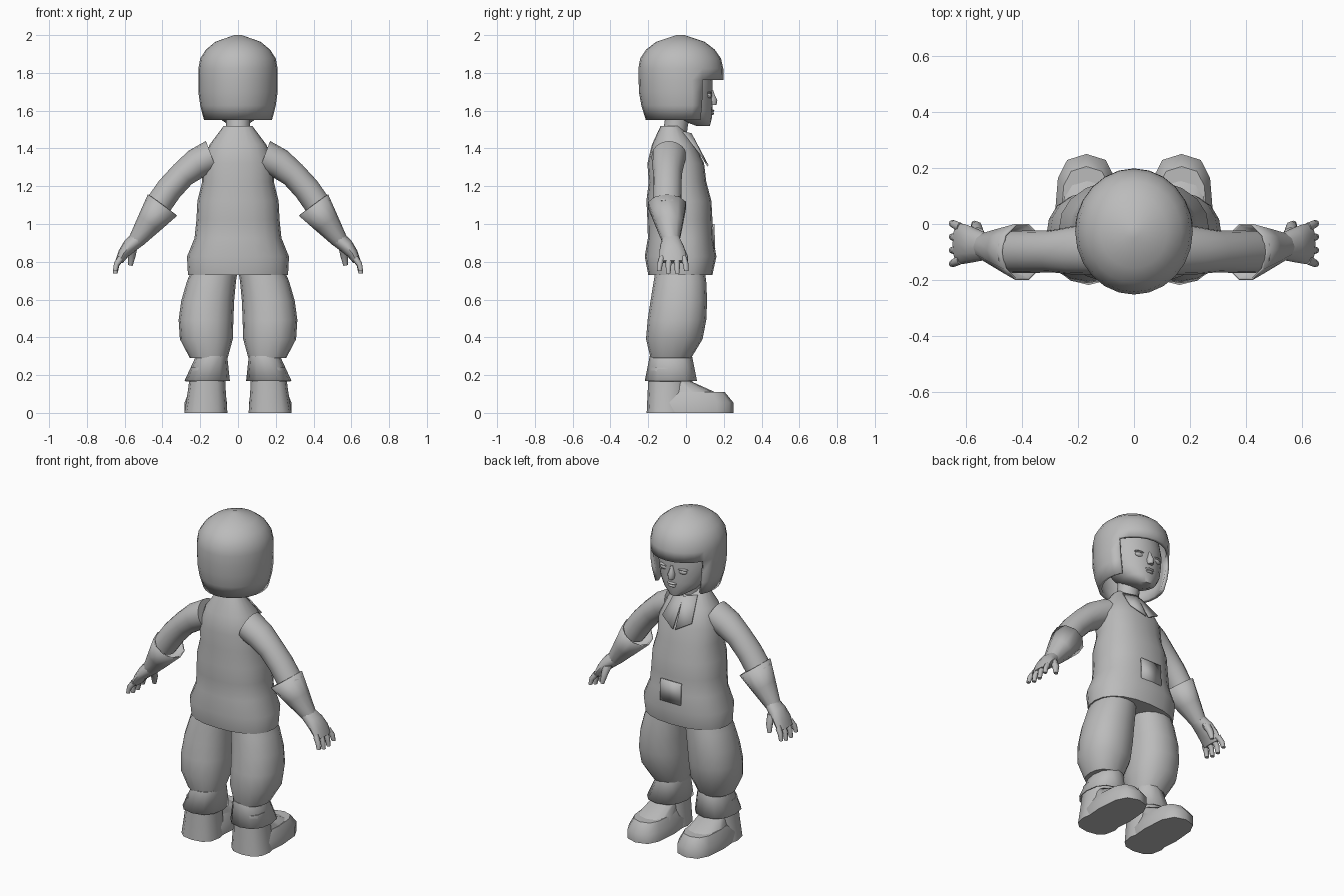
import bpy, bmesh, math
from mathutils import Vector

if "Cube" in bpy.data.objects:
    bpy.data.objects.remove(bpy.data.objects["Cube"])

grey = (0.5, 0.5, 0.5, 1)
material = bpy.data.materials.new("plain_grey")
material.use_nodes = True
material.diffuse_color = grey
material.node_tree.nodes["Principled BSDF"].inputs["Base Color"].default_value = grey


def finish(name, bm, angle=50, mirror=False, thickness=0):
    """Turn a bmesh into a shaded object, optionally mirrored and thickened."""
    bmesh.ops.recalc_face_normals(bm, faces=bm.faces)
    for face in bm.faces:
        face.smooth = True
    mesh = bpy.data.meshes.new(name)
    bm.to_mesh(mesh)
    bm.free()
    mesh.set_sharp_from_angle(angle=math.radians(angle))
    mesh.materials.append(material)
    part = bpy.data.objects.new(name, mesh)
    bpy.context.scene.collection.objects.link(part)
    if thickness:
        shell = part.modifiers.new("thickness", 'SOLIDIFY')
        shell.thickness = thickness
    if mirror:
        part.modifiers.new("mirror", 'MIRROR')


def curve_point(controls, t):
    """Point on the Bezier curve through any number of controls."""
    while len(controls) > 1:
        controls = [a.lerp(b, t) for a, b in zip(controls, controls[1:])]
    return controls[0]


def superellipse(value, power):
    return math.copysign(abs(value) ** (2 / power), value)


def loft(name, path, radii, ratio=(1,), sides=16, power=2, follow=False,
         bottom=True, top=True, opening=None, **style):
    """Skin rings spaced along a curved path; ratio is depth over width."""
    bm = bmesh.new()
    path = [Vector(p) for p in path]
    ratio = [Vector((r, 0, 0)) for r in ratio]
    rings = []
    for step, radius in enumerate(radii):
        t = step / (len(radii) - 1)
        centre = curve_point(path, t)
        depth = radius * curve_point(ratio, t).x
        across = Vector((1, 0, 0))
        if follow:
            heading = curve_point([b - a for a, b in zip(path, path[1:])], t)
            across = Vector((-heading.z, 0, heading.x)).normalized()
        ring = []
        for side in range(sides):
            turn = math.tau * side / sides
            u = radius * superellipse(math.cos(turn), power)
            v = depth * superellipse(math.sin(turn), power)
            ring.append(bm.verts.new(centre + across * u + Vector((0, v, 0))))
        rings.append(ring)
    for low, high in zip(rings, rings[1:]):
        for i in range(sides):
            bm.faces.new((low[i - 1], low[i], high[i], high[i - 1]))
    if bottom:
        bm.faces.new(rings[0])
    if top:
        bm.faces.new(rings[-1])
    if opening:
        gone = [f for f in bm.faces if opening(f.calc_center_median())]
        bmesh.ops.delete(bm, geom=gone, context='FACES')
    finish(name, bm, **style)


def blob(name, centre, size, **style):
    bm = bmesh.new()
    bmesh.ops.create_uvsphere(bm, u_segments=12, v_segments=8, radius=1)
    bmesh.ops.scale(bm, vec=size, verts=bm.verts)
    bmesh.ops.translate(bm, vec=centre, verts=bm.verts)
    finish(name, bm, **style)


def panel(name, corners, **style):
    bm = bmesh.new()
    bm.faces.new([bm.verts.new(corner) for corner in corners])
    finish(name, bm, thickness=.009, **style)


# Bobbed hair with an opening for the face
def face_opening(centre):
    return centre.z < 1.75 and centre.y > .07


loft("hair", path=[(0, -.02, 1.55), (0, -.03, 1.87), (0, -.03, 2)],
     radii=[.18, .2, .21, .21, .21, .2, .17, .12, .02], ratio=[1.07], sides=24,
     bottom=False, opening=face_opening, thickness=.02)

# Head, face and neck
loft("head", path=[(0, .09, 1.52), (0, -.04, 1.6), (0, -.01, 1.84)],
     radii=[.04, .1, .14, .16, .17, .15], ratio=[.92], sides=20, angle=60)
loft("nose", path=[(0, .13, 1.71), (0, .14, 1.63)],
     radii=[.01, .014, .022, .016], ratio=[1.4], sides=10)
for lip, height, width in (("upper_lip", 1.6, .034), ("lower_lip", 1.585, .027)):
    blob(lip, centre=(0, .13, height), size=(width, .02, .009))
blob("eye", centre=(.06, .12, 1.68), size=(.03, .015, .015), mirror=True)
blob("eyelid", centre=(.06, .12, 1.695), size=(.036, .018, .006), mirror=True)
loft("neck", path=[(0, -.07, 1.42), (0, -.04, 1.6)], radii=[.07, .063, .065], sides=12)

# Tunic from flared hem to neckline, with belt buckle and collar
loft("tunic", path=[(0, -.03, .73), (0, -.02, 1.12), (0, -.08, 1.52)],
     radii=[.265, .27, .23, .22, .215, .19, .19, .15, .075],
     ratio=[.64, .92, .72], sides=20, power=2.3)
panel("buckle", corners=[(-.07, .155, .87), (.07, .155, .87), (.07, .15, 1), (-.07, .15, 1)])
panel("collar_flap", mirror=True,
      corners=[(0, .03, 1.48), (.07, -.01, 1.49), (.1, .09, 1.36), (.01, .12, 1.31)])

# Sleeves, gauntlet cuffs and hands
loft("sleeve", path=[(.14, -.09, 1.36), (.3, -.1, 1.3), (.43, -.1, 1.09)],
     radii=[.085, .08, .07, .07, .07], ratio=[1.08], follow=True, mirror=True)
loft("gauntlet_cuff", path=[(.4, -.1, 1.1), (.54, -.08, .91)], radii=[.096, .07, .043],
     ratio=[1.1], sides=10, follow=True, bottom=False, thickness=.008, mirror=True)
loft("hand", path=[(.53, -.08, .92), (.6, -.07, .87), (.63, -.07, .8)],
     radii=[.042, .04, .03, .02], ratio=[1.15, 1.44, 3.6], sides=12,
     follow=True, mirror=True)
for place, finger in enumerate(("index", "middle", "ring", "little")):
    offset = 1.5 - place
    root = -.07 + .038 * offset
    end = root + .01 * offset
    loft(finger + "_finger", sides=8, follow=True, mirror=True,
         path=[(.62, root, .82), (.65, end, .79), (.65, end, .73 + .015 * abs(offset))],
         radii=[.018, .015, .012])
loft("thumb", path=[(.56, -.04, .88), (.56, 0, .83), (.57, 0, .78)],
     radii=[.028, .02, .012], sides=8, follow=True, mirror=True)

# Baggy trousers
loft("trouser_leg", path=[(.11, -.03, .8), (.2, -.03, .54), (.155, -.08, .29)],
     radii=[.115, .13, .14, .145, .14, .1], ratio=[1.07], power=2.2, mirror=True)

# Boots: flared cuff, shaft, instep and rounded foot
loft("boot_cuff", path=[(.14, -.08, .3), (.163, -.08, .17)], radii=[.083, .12],
     ratio=[1.35, 1.15], sides=12, power=2.3, top=False, thickness=.008, mirror=True)
loft("boot_shaft", path=[(.17, -.1, 0), (.16, -.1, .24)], radii=[.114, .1, .09],
     ratio=[.95, 1.1], sides=12, power=2.5, mirror=True)
loft("boot_instep", path=[(.17, .06, .08), (.165, -.05, .17)], radii=[.1, .07],
     ratio=[1.6, 1], sides=12, power=2.5, mirror=True)
loft("boot_foot", path=[(.17, .03, 0), (.17, .03, .11)], radii=[.113, .113, .09],
     ratio=[1.95], sides=12, power=2.8, mirror=True)
